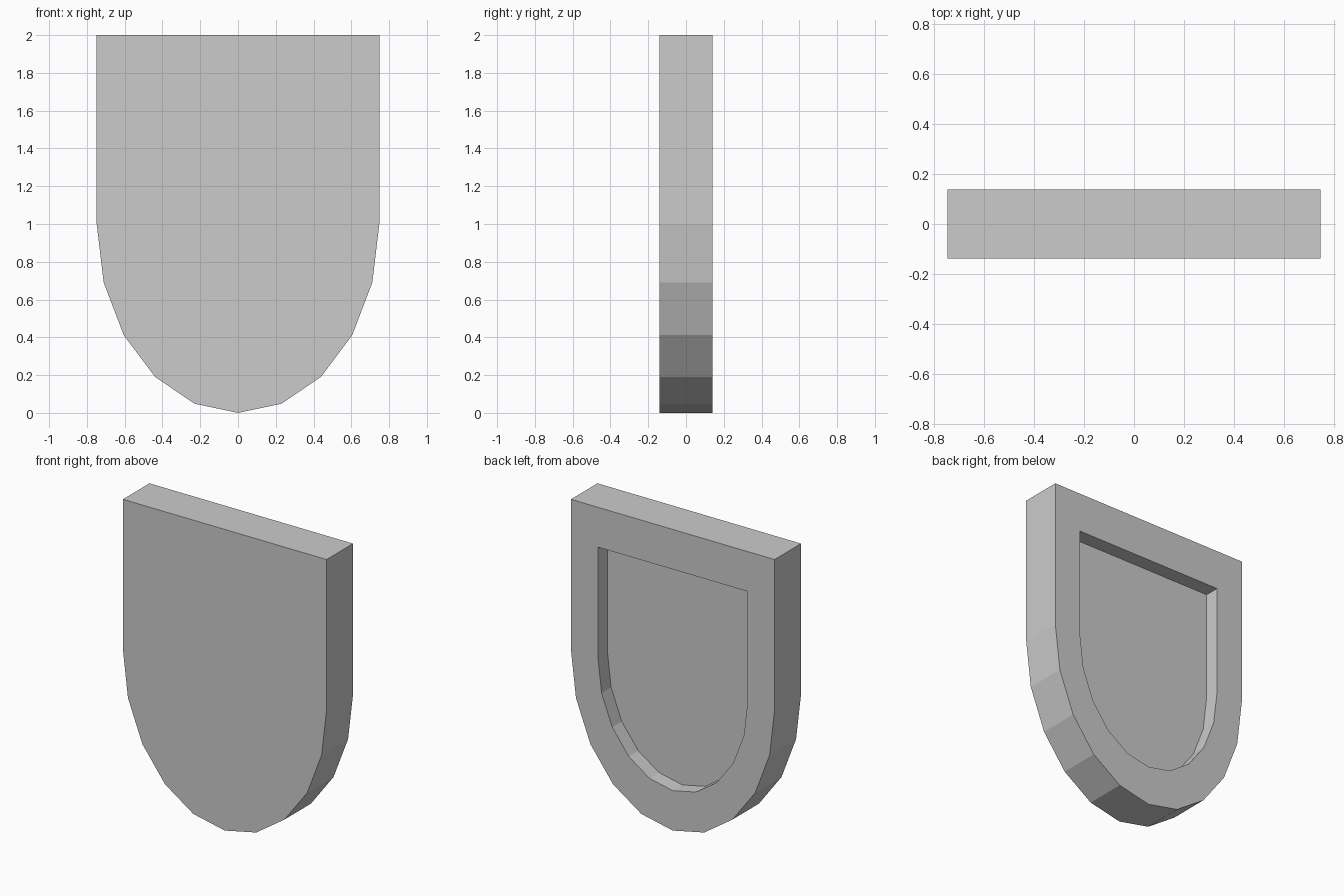
import bpy
import bmesh
from math import cos, sin, pi

cube = bpy.data.objects.get("Cube")
if cube:
    bpy.data.objects.remove(cube, do_unlink=True)

HALF_WIDTH, HALF_DEPTH = 0.748, 0.139
RIM_SCALE = 0.735      # recess outline relative to the outer outline
RECESS_DEPTH = 0.1
ARC_STEPS = 10

grey = bpy.data.materials.new("plain grey")
grey.use_nodes = True
colour = (0.6, 0.6, 0.6, 1)
grey.diffuse_color = colour
grey.node_tree.nodes["Principled BSDF"].inputs["Base Color"].default_value = colour


def outline(bm, scale, y):
    """Square-topped outline with a half-ellipse bottom."""
    pts = [(-1, 1), (1, 1)]
    for i in range(ARC_STEPS + 1):
        a = pi * i / ARC_STEPS
        pts.append((cos(a), -sin(a)))
    return [bm.verts.new((x * HALF_WIDTH * scale, y, 1 + z * scale))
            for x, z in pts]


def bridge(bm, a, b):
    n = len(a)
    for i in range(n):
        j = (i + 1) % n
        bm.faces.new((a[i], a[j], b[j], b[i]))


# Slab with a matching recess sunk into its back
bm = bmesh.new()
front = outline(bm, 1, -HALF_DEPTH)
back = outline(bm, 1, HALF_DEPTH)
rim = outline(bm, RIM_SCALE, HALF_DEPTH)
floor = outline(bm, RIM_SCALE, HALF_DEPTH - RECESS_DEPTH)
bm.faces.new(front)
for a, b in ((front, back), (back, rim), (rim, floor)):
    bridge(bm, a, b)
bm.faces.new(floor)
bmesh.ops.recalc_face_normals(bm, faces=bm.faces)

mesh = bpy.data.meshes.new("shield_plate")
bm.to_mesh(mesh)
bm.free()
mesh.materials.append(grey)
plate = bpy.data.objects.new("shield_plate", mesh)
bpy.context.collection.objects.link(plate)
